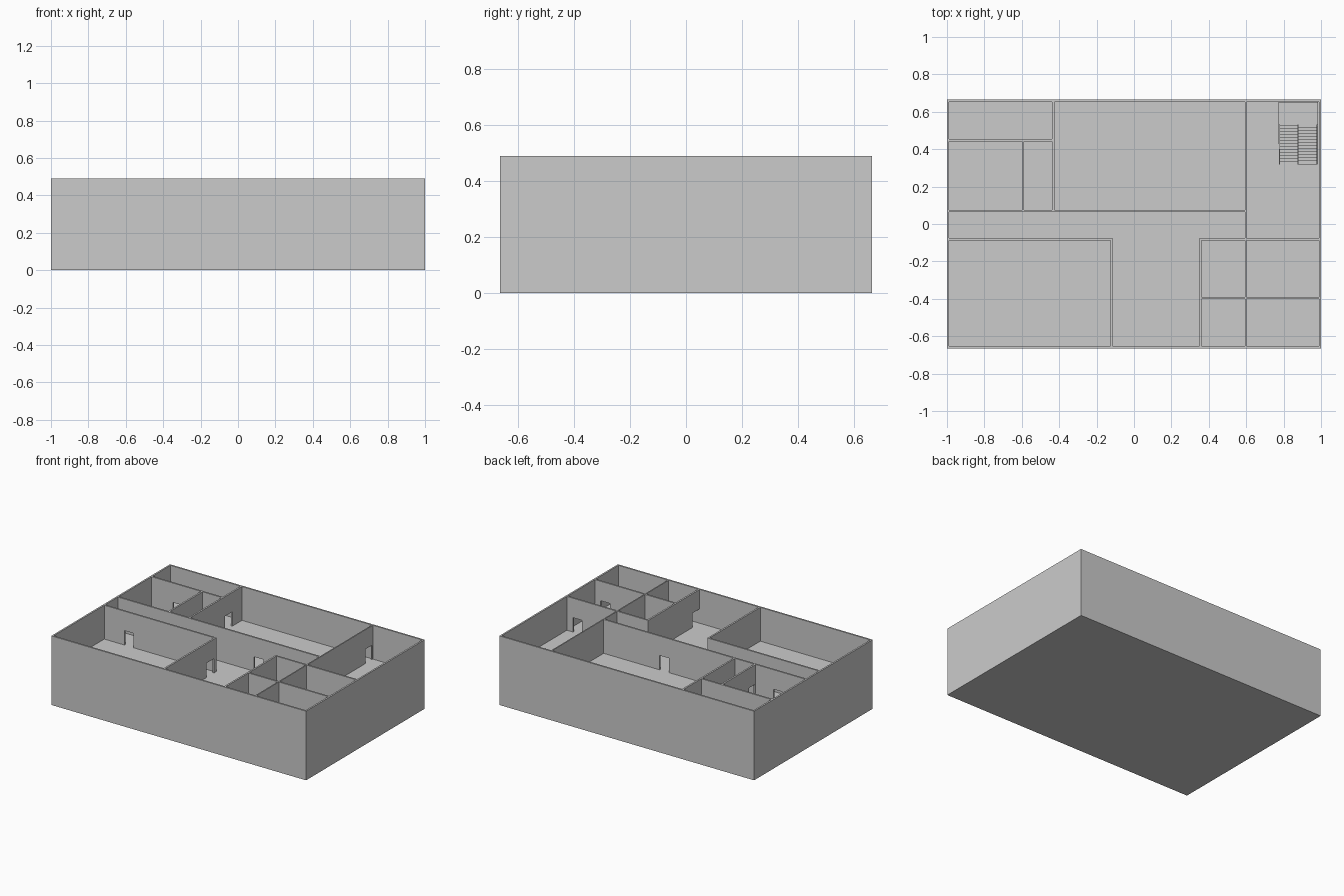
import bpy, bmesh
from math import atan2, hypot
from mathutils import Matrix, Vector

old = bpy.data.objects.get("Cube")
if old:
    bpy.data.objects.remove(old, do_unlink=True)

grey = bpy.data.materials.new("plain grey")
grey.use_nodes = True
COLOUR = (0.6, 0.6, 0.6, 1)
grey.diffuse_color = COLOUR
grey.node_tree.nodes["Principled BSDF"].inputs["Base Color"].default_value = COLOUR

X, Y, TOP = 1.0, 0.665, 0.49      # outer half sizes and wall top
FLOOR, SLAB = 0.25, 0.015         # upper floor level and slab thickness
T = 0.012                         # wall thickness
DOOR_TOP = 0.352


def box(bm, x0, x1, y0, y1, z0, z1):
    size = Matrix.Diagonal((x1 - x0, y1 - y0, z1 - z0, 1))
    mid = Matrix.Translation(((x0 + x1) / 2, (y0 + y1) / 2, (z0 + z1) / 2))
    bmesh.ops.create_cube(bm, size=1, matrix=mid @ size)


def finish(bm, name):
    mesh = bpy.data.meshes.new(name)
    bm.to_mesh(mesh)
    bm.free()
    mesh.materials.append(grey)
    obj = bpy.data.objects.new(name, mesh)
    bpy.context.collection.objects.link(obj)
    return obj


def wall(name, axis, at, start, end, doors=(), thick=T):
    """Upper wall along an axis, centred on `at`, with a lintel over each door."""
    bm = bmesh.new()

    def piece(a, b, z0):
        lo, hi = at - thick / 2, at + thick / 2
        if axis == "x":
            box(bm, a, b, lo, hi, z0, TOP)
        else:
            box(bm, lo, hi, a, b, z0, TOP)

    here = start
    for a, b in doors:
        piece(here, a, FLOOR)
        piece(a, b, DOOR_TOP)
        here = b
    piece(here, end, FLOOR)
    finish(bm, name)


# Outer shell: four full-height walls and the closed base
bm = bmesh.new()
for s in (-1, 1):
    xs = sorted((s * X, s * (X - T)))
    ys = sorted((s * Y, s * (Y - T)))
    box(bm, *xs, -Y, Y, 0, TOP)
    box(bm, -X + T, X - T, *ys, 0, TOP)
finish(bm, "outer_walls")

bm = bmesh.new()
box(bm, -X + T, X - T, -Y + T, Y - T, 0, SLAB)
finish(bm, "base_slab")

# Upper floor, laid around the stairwell
SX0, SX1, SY0, SY1 = 0.775, 0.98, 0.32, 0.65
bm = bmesh.new()
low = FLOOR - SLAB
box(bm, -X + T, SX0, -Y + T, Y - T, low, FLOOR)
box(bm, SX0, X - T, -Y + T, SY0, low, FLOOR)
box(bm, SX1, X - T, SY0, Y - T, low, FLOOR)
finish(bm, "upper_floor")

# Room partitions
L, R, F, B = -X + T, X - T, -Y + T, Y - T
wall("back_left_divider", "x", 0.448, L, -0.432, [(-0.82, -0.75)])
wall("hall_back_wall", "x", 0.07, L, 0.6, [(-0.81, -0.74), (0.08, 0.155)])
wall("large_room_side_wall", "y", -0.432, 0.07, B, [(0.46, 0.545)])
wall("closet_wall", "y", -0.594, 0.07, 0.448, [(0.085, 0.15)])
wall("front_room_back_wall", "x", -0.082, L, -0.114, [(-0.83, -0.76)])
wall("front_room_side_wall", "y", -0.12, F, -0.076, [(-0.19, -0.105)])
wall("lobby_side_wall", "y", 0.356, F, -0.076, [(-0.65, -0.57)])
wall("small_rooms_back_wall", "x", -0.082, 0.35, R, [(0.87, 0.94)])
wall("small_rooms_divider", "x", -0.395, 0.356, R, [(0.87, 0.945)])
wall("long_cross_wall", "y", 0.597, F, B, [(0.57, 0.645)], 0.008)

# Switchback stair: two flights meeting at a half landing
STEPS, LAND_Y = 13, 0.53
mid_x = (SX0 + SX1) / 2
half = (SLAB + FLOOR) / 2
run = (LAND_Y - SY0) / STEPS
rise = (FLOOR - half) / STEPS
bm = bmesh.new()
for i in range(STEPS):
    y = SY0 + i * run
    upper = FLOOR - i * rise
    lower = SLAB + (i + 1) * rise
    box(bm, SX0, mid_x, y, y + run, upper - 3 * rise, upper)
    box(bm, mid_x, SX1, y, y + run, max(SLAB, lower - 3 * rise), lower)
box(bm, SX0, SX1, LAND_Y, SY1, half - SLAB, half)
finish(bm, "switchback_stair")

# Handrails with an end post at each side of the flights
RAIL_H, W = 0.05, 0.005


def rail(bm, x, z_front, z_back):
    a = Vector((x, SY0, z_front + RAIL_H))
    b = Vector((x, LAND_Y, z_back + RAIL_H))
    d = b - a
    turn = Matrix.Rotation(atan2(d.z, d.y), 4, "X")
    size = Matrix.Diagonal((W, hypot(d.y, d.z), W, 1))
    bmesh.ops.create_cube(bm, size=1, matrix=Matrix.Translation((a + b) / 2) @ turn @ size)
    for p in (a, b):
        box(bm, x - W / 2, x + W / 2, p.y - W / 2, p.y + W / 2, p.z - RAIL_H, p.z + W / 2)


bm = bmesh.new()
rail(bm, SX0 + W / 2, FLOOR, half)
rail(bm, mid_x, FLOOR, half)
rail(bm, SX1 - W / 2, SLAB, half)
finish(bm, "stair_handrails")
